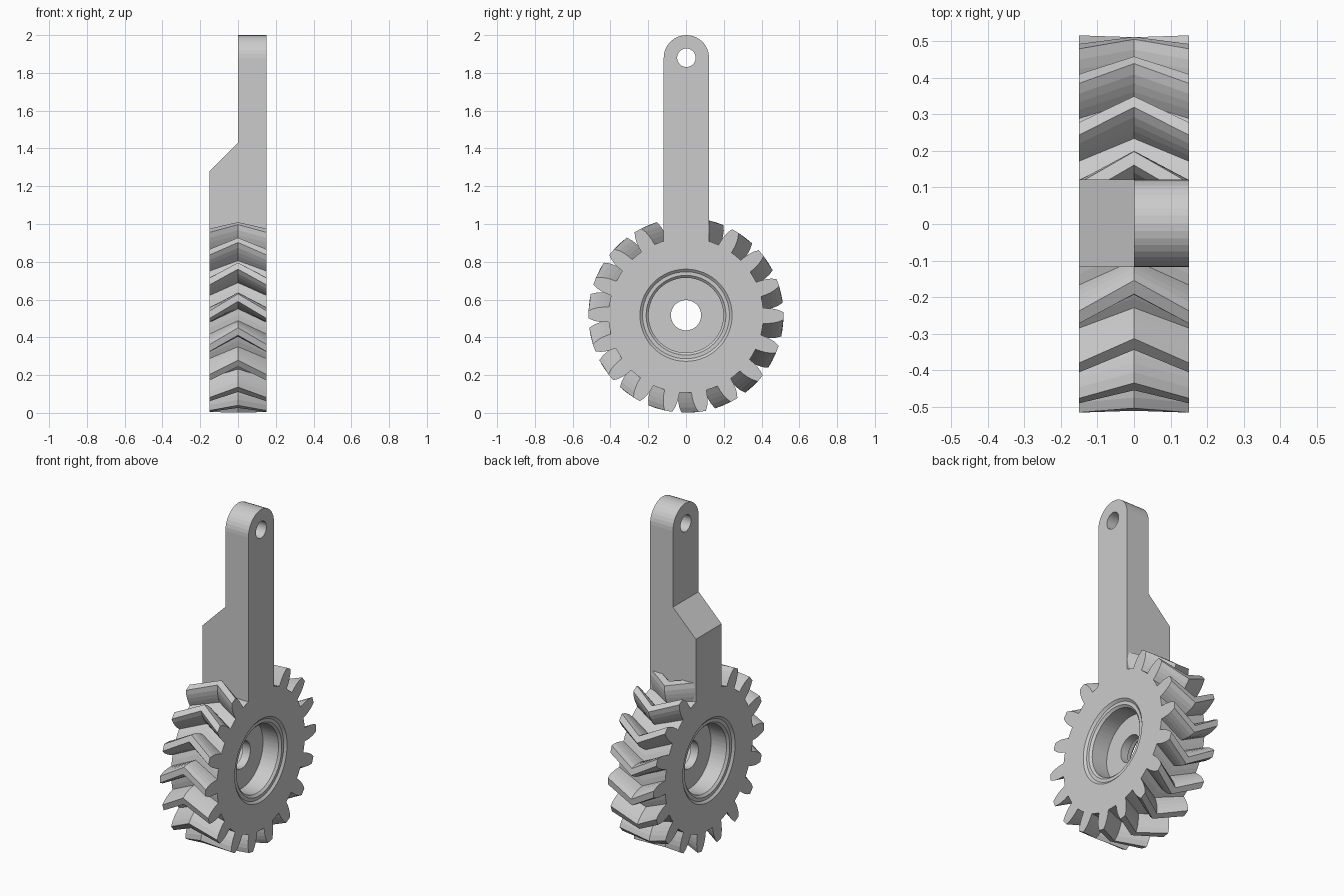
import bpy, bmesh
from math import sin, cos, radians

if "Cube" in bpy.data.objects:
    bpy.data.objects.remove(bpy.data.objects["Cube"])

GREY = (0.6, 0.6, 0.6, 1.0)
mat = bpy.data.materials.new("plain_grey")
mat.use_nodes = True
mat.diffuse_color = GREY
mat.node_tree.nodes["Principled BSDF"].inputs["Base Color"].default_value = GREY

HALF = 0.15        # half thickness along the axle
AXLE_Z = 0.517     # height of the gear centre
TEETH = 18
ARM_Y = 0.002      # arm centre line
ARM_HALF = 0.12
EYE_Z = 1.88


def loft(name, rings, closed=True):
    """Join equal-length point rings with quads; closed loops the last ring back to the first."""
    bm = bmesh.new()
    rows = [[bm.verts.new(p) for p in ring] for ring in rings]
    n = len(rows[0])
    pairs = list(zip(rows, rows[1:]))
    if closed:
        pairs.append((rows[-1], rows[0]))
    for a, b in pairs:
        for i in range(n):
            j = (i + 1) % n
            bm.faces.new((a[i], a[j], b[j], b[i]))
    if not closed:
        bm.faces.new(rows[0])
        bm.faces.new(rows[-1])
    bmesh.ops.recalc_face_normals(bm, faces=bm.faces)
    mesh = bpy.data.meshes.new(name)
    bm.to_mesh(mesh)
    bm.free()
    mesh.materials.append(mat)
    obj = bpy.data.objects.new(name, mesh)
    bpy.context.collection.objects.link(obj)
    return obj


# Tooth outline: (angle from tooth centre, radius)
half_tooth = [(5.6, 0.41), (5.2, 0.44), (4.6, 0.465), (3.7, 0.49), (2.2, 0.5165)]
tooth = [(-a, r) for a, r in half_tooth] + [(a, r) for a, r in reversed(half_tooth)]
tooth.append((10, 0.41))
outline = [(k * 360 / TEETH + a, r) for k in range(TEETH) for a, r in tooth]


def gear_ring(x, twist, radius=None):
    """Tooth outline, or a circle when a radius is given; angles run from +z towards +y."""
    ring = []
    for a, r in outline:
        t = radians(a + twist)
        q = radius or r
        ring.append((x, q * sin(t), AXLE_Z + q * cos(t)))
    return ring


# Herringbone gear: outer teeth, then stepped recess, web and bore on each side
EDGE, MID = -9.6, 0.4
recess = [(HALF, 0.244), (0.138, 0.23), (0.138, 0.211), (0.126, 0.198),
          (0.025, 0.198), (0.025, 0.08)]
rings = [gear_ring(-HALF, EDGE), gear_ring(0, MID), gear_ring(HALF, EDGE)]
rings += [gear_ring(x, EDGE, r) for x, r in recess]
rings += [gear_ring(-x, EDGE, r) for x, r in reversed(recess)]
loft("herringbone_gear", rings)

# Upper arm plate with rounded end and eye hole
FOOT_Z = 0.905
ARC, FOOT = 18, 14
outer, hole = [], []
for i in range(ARC + 1):
    t = radians(180 * i / ARC)
    outer.append((ARM_Y + ARM_HALF * cos(t), EYE_Z + ARM_HALF * sin(t)))
    hole.append(t)
for i in range(FOOT):
    outer.append((ARM_Y - ARM_HALF + 2 * ARM_HALF * i / (FOOT - 1), FOOT_Z))
    hole.append(radians(180 + 180 * (i + 1) / (FOOT + 1)))
hole = [(ARM_Y + 0.049 * cos(t), EYE_Z + 0.049 * sin(t)) for t in hole]
loft("arm_plate", [[(x, y, z) for y, z in pts]
                   for x, pts in ((0, outer), (HALF, outer), (HALF, hole), (0, hole))])

# Lower arm block with sloped shoulder
side = [(-HALF, FOOT_Z), (-HALF, 1.28), (0, 1.43), (0, FOOT_Z)]
loft("arm_shoulder", [[(x, ARM_Y + s * ARM_HALF, z) for x, z in side] for s in (-1, 1)],
     closed=False)
